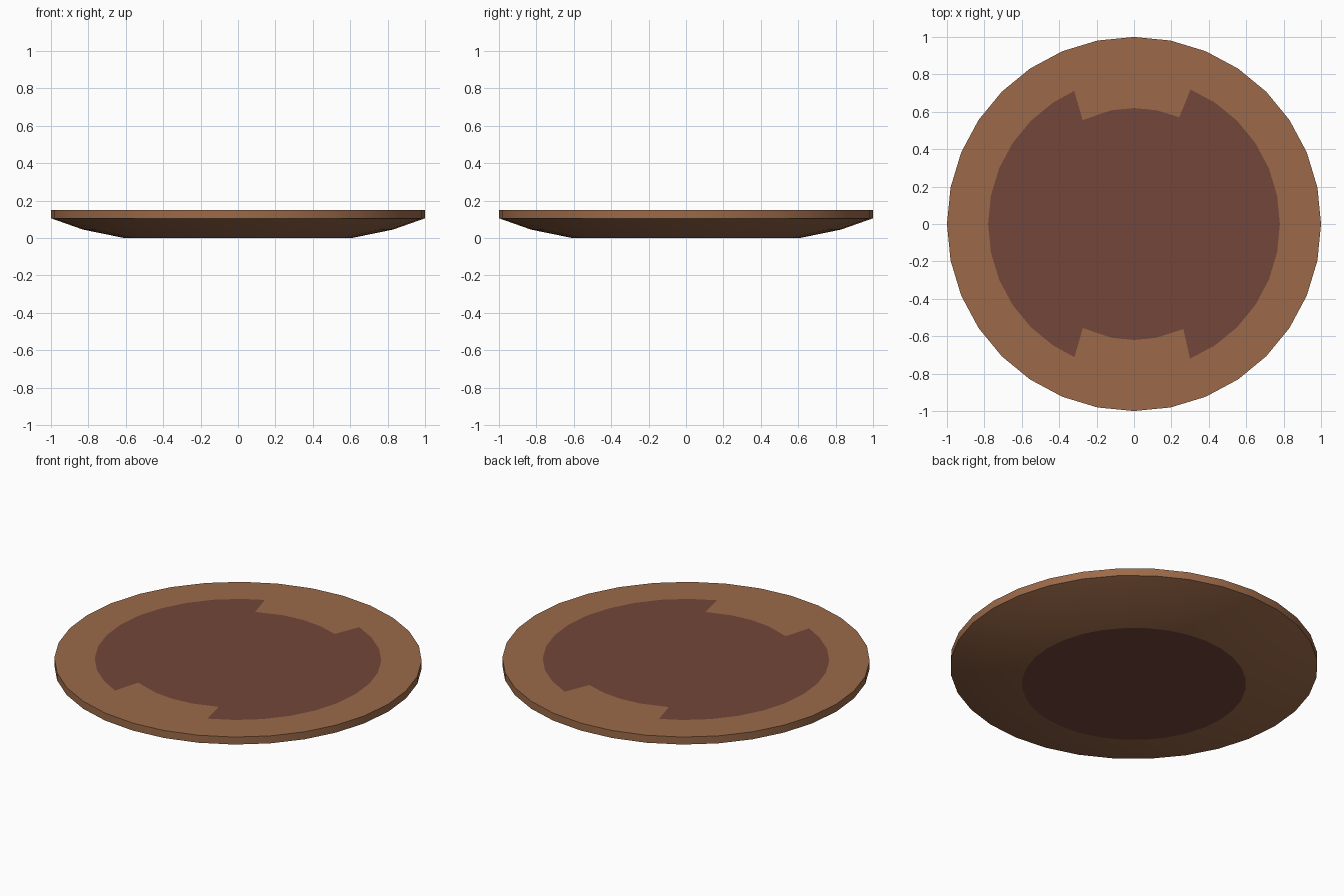
import bpy, bmesh, math

if "Cube" in bpy.data.objects:
    bpy.data.objects.remove(bpy.data.objects["Cube"])

N = 32


def material(name, rgb):
    m = bpy.data.materials.new(name)
    lin = [((c / 255 + 0.055) / 1.055) ** 2.4 for c in rgb]
    m.diffuse_color = (*lin, 1)
    m.use_nodes = True
    m.node_tree.nodes["Principled BSDF"].inputs["Base Color"].default_value = m.diffuse_color
    return m


# Ring profile from the base up over the rim to the top: (radius, height)
profile = [(0.61, 0), (0.83, 0.045), (1, 0.105), (1, 0.15), (0.78, 0.15), (0.62, 0.15)]

# Slightly skewed corners of the painted notches: (ring, segment) -> degrees
corners = {(4, 6): 67.2, (5, 6): 67.0, (4, 10): 114.2, (5, 10): 116.3,
           (4, 22): 245.9, (5, 22): 243.8, (4, 26): 292.6, (5, 26): 295.2}

bm = bmesh.new()
rings = []
for r, (radius, z) in enumerate(profile):
    ring = []
    for i in range(N):
        a = math.radians(corners.get((r, i), 360 * i / N))
        ring.append(bm.verts.new((radius * math.cos(a), radius * math.sin(a), z)))
    rings.append(ring)

# Underside slope, rim wall and top bands
for r in range(len(rings) - 1):
    for i in range(N):
        j = (i + 1) % N
        f = bm.faces.new((rings[r][i], rings[r][j], rings[r + 1][j], rings[r + 1][i]))
        f.smooth = True
        # Dark side panels, leaving pale notches at front and back
        notch = 6 <= i < 10 or 22 <= i < 26
        f.material_index = 1 if r == 4 and not notch else 0

# Dark base and dark centre of the top
for ring in (rings[0][::-1], rings[-1]):
    f = bm.faces.new(ring)
    f.material_index = 1

# Crisp edges around the base and rim
for r in (0, 2, 3):
    for i in range(N):
        bm.edges.get((rings[r][i], rings[r][(i + 1) % N])).smooth = False

mesh = bpy.data.meshes.new("plate")
bm.to_mesh(mesh)
bm.free()
mesh.materials.append(material("light brown", (156, 106, 73)))
mesh.materials.append(material("dark brown", (114, 70, 58)))
plate = bpy.data.objects.new("plate", mesh)
bpy.context.collection.objects.link(plate)
